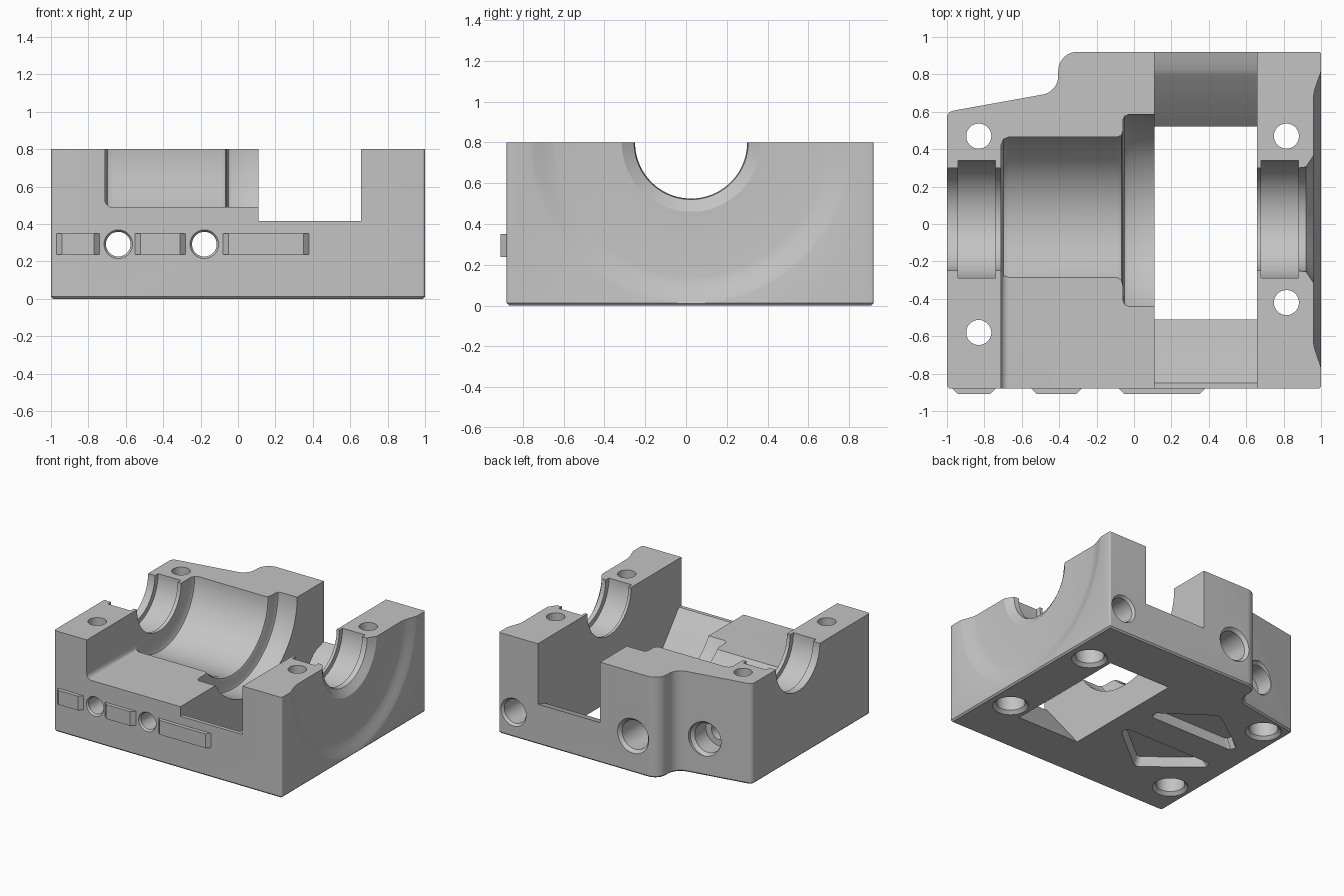
import bpy, bmesh, math
from mathutils import Vector

cube = bpy.data.objects.get("Cube")
if cube:
    bpy.data.objects.remove(cube, do_unlink=True)

grey = bpy.data.materials.new("machined grey")
grey.use_nodes = True
COLOUR = (0.55, 0.55, 0.55, 1)
grey.diffuse_color = COLOUR
grey.node_tree.nodes["Principled BSDF"].inputs["Base Color"].default_value = COLOUR


def place(axis, t, p, q):
    return {"x": (t, p, q), "y": (p, t, q), "z": (p, q, t)}[axis]


def finish(name, bm):
    bmesh.ops.recalc_face_normals(bm, faces=bm.faces)
    mesh = bpy.data.meshes.new(name)
    bm.to_mesh(mesh)
    bm.free()
    mesh.materials.append(grey)
    obj = bpy.data.objects.new(name, mesh)
    bpy.context.collection.objects.link(obj)
    return obj


def loft(name, rings, chamfer=0):
    """Skin a list of equal-length point rings and cap both ends."""
    bm = bmesh.new()
    loops = [[bm.verts.new(p) for p in ring] for ring in rings]
    n = len(loops[0])
    for a, b in zip(loops, loops[1:]):
        for i in range(n):
            j = (i + 1) % n
            bm.faces.new((a[i], a[j], b[j], b[i]))
    first = bm.faces.new(loops[0])
    bm.faces.new(loops[-1])
    if chamfer:
        bmesh.ops.recalc_face_normals(bm, faces=bm.faces)
        bmesh.ops.bevel(bm, geom=list(first.edges), offset=chamfer,
                        segments=1, affect="EDGES")
    return finish(name, bm)


def prism(name, pts, axis, a, b, taper=1, chamfer=0):
    mid = sum((Vector(p) for p in pts), Vector((0, 0))) / len(pts)
    end = [mid + (Vector(p) - mid) * taper for p in pts]
    return loft(name, [[place(axis, a, *p) for p in pts],
                       [place(axis, b, *p) for p in end]], chamfer)


def revolve(name, profile, axis, c, d, steps=64):
    turns = [math.tau * (i + 0.5) / steps for i in range(steps)]
    return loft(name, [[place(axis, t, c + r * math.cos(w), d + r * math.sin(w))
                        for w in turns] for t, r in profile])


def rounded(corners, steps=8):
    """Fillet a polygon given as (u, v, radius)."""
    out = []
    for i, (px, py, r) in enumerate(corners):
        p = Vector((px, py))
        if not r:
            out.append(p)
            continue
        u = (Vector(corners[i - 1][:2]) - p).normalized()
        v = (Vector(corners[(i + 1) % len(corners)][:2]) - p).normalized()
        half = u.angle(v) / 2
        c = p + (u + v).normalized() * r / math.sin(half)
        n1 = p + u * r / math.tan(half) - c
        n2 = p + v * r / math.tan(half) - c
        out += [c + n1.lerp(n2, k / steps).normalized() * r for k in range(steps + 1)]
    return out


# Body block with stepped rear outline
outline = rounded([(-1, -.88, .02), (1, -.88, .015), (1, .92, .01), (-.405, .92, .1),
                   (-.405, .707, .1), (-1, .6, .04)])
body = prism("housing_body", outline, "z", 0, .8, chamfer=.012)

cutters = []

# Front opening above the cavity floor
opening = rounded([(-.712, 1, 0), (-.712, .49, .04), (.13, .49, 0), (.13, 1, 0)])
cutters.append(prism("front_opening", opening, "y", -1.1, .02))

# Through window with sloped ends
window = [(-1.1, .415), (-.85, .415), (-.82, .38), (-.51, 0), (-.51, -.1), (.52, -.1),
          (.52, 0), (.79, .27), (.83, .295), (1.1, .37), (1.1, 1), (-1.1, 1)]
cutters.append(prism("window", window, "x", .11, .657))

# Bearing seats, stepped round cavity and dished outer face
bore = [(-1.1, .275), (-.94, .275), (-.94, .315), (-.74, .315), (-.74, .275), (-.71, .275),
        (-.71, .4), (-.698, .428), (-.67, .44), (-.09, .44), (-.068, .449), (-.06, .47),
        (-.06, .53), (-.051, .551), (-.03, .56), (.13, .56), (.13, .275),
        (.68, .275), (.68, .315), (.88, .315), (.88, .275), (.92, .28), (.96, .34),
        (.96, .66), (.965, .69), (.98, .735), (.995, .775), (1.0, .795), (1.1, .9)]
cutters.append(revolve("bore", bore, "x", .025, .8, 128))

# Vertical bolt holes, counterbored underneath
bolt = [(-.1, .13), (0, .13), (.025, .105), (.15, .105), (.15, .067), (1, .067)]
for x, y in [(-.83, .47), (-.83, -.58), (.815, .47), (.815, -.42)]:
    cutters.append(revolve("bolt_hole", bolt, "z", x, y, 40))

# Horizontal holes running front to back
for x, seat, back in [(-.64, .5, .665), (-.18, .52, .92)]:
    port = [(-1.1, .08), (-.885, .08), (-.865, .066), (seat, .066), (seat, .115),
            (back - .025, .115), (back, .137), (1.1, .137)]
    cutters.append(revolve("port", port, "y", x, .292, 40))

# Blind hole in the back
blind = [(.66, .095), (.9, .095), (.92, .11), (1.1, .11)]
cutters.append(revolve("blind_hole", blind, "y", .87, .2, 40))

# Triangular lightening pockets underneath
for base, tip in [(.11, .45), (-.13, -.52)]:
    pocket = rounded([(.04, base, .04), (-.44, tip, .05), (-.92, base, .04)], 5)
    cutters.append(prism("pocket", pocket, "z", -.01, .07, taper=.86))

bpy.context.view_layer.objects.active = body
for cutter in cutters:
    cutter.hide_render = True
    cut = body.modifiers.new(cutter.name, "BOOLEAN")
    cut.operation = "DIFFERENCE"
    cut.solver = "EXACT"
    cut.object = cutter
    bpy.ops.object.modifier_apply(modifier=cut.name)
    bpy.data.objects.remove(cutter, do_unlink=True)

bpy.ops.object.select_all(action="DESELECT")
body.select_set(True)
bpy.ops.object.shade_smooth_by_angle(angle=math.radians(30))

# Raised pads on the front with sloped ends
for i, (a, b) in enumerate([(-.97, -.74), (-.55, -.28), (-.08, .38)]):
    pad = [(a, -.87), (a, -.88), (a + .03, -.91), (b - .03, -.91), (b, -.88), (b, -.87)]
    prism("front_pad_%d" % (i + 1), pad, "z", .237, .35)
